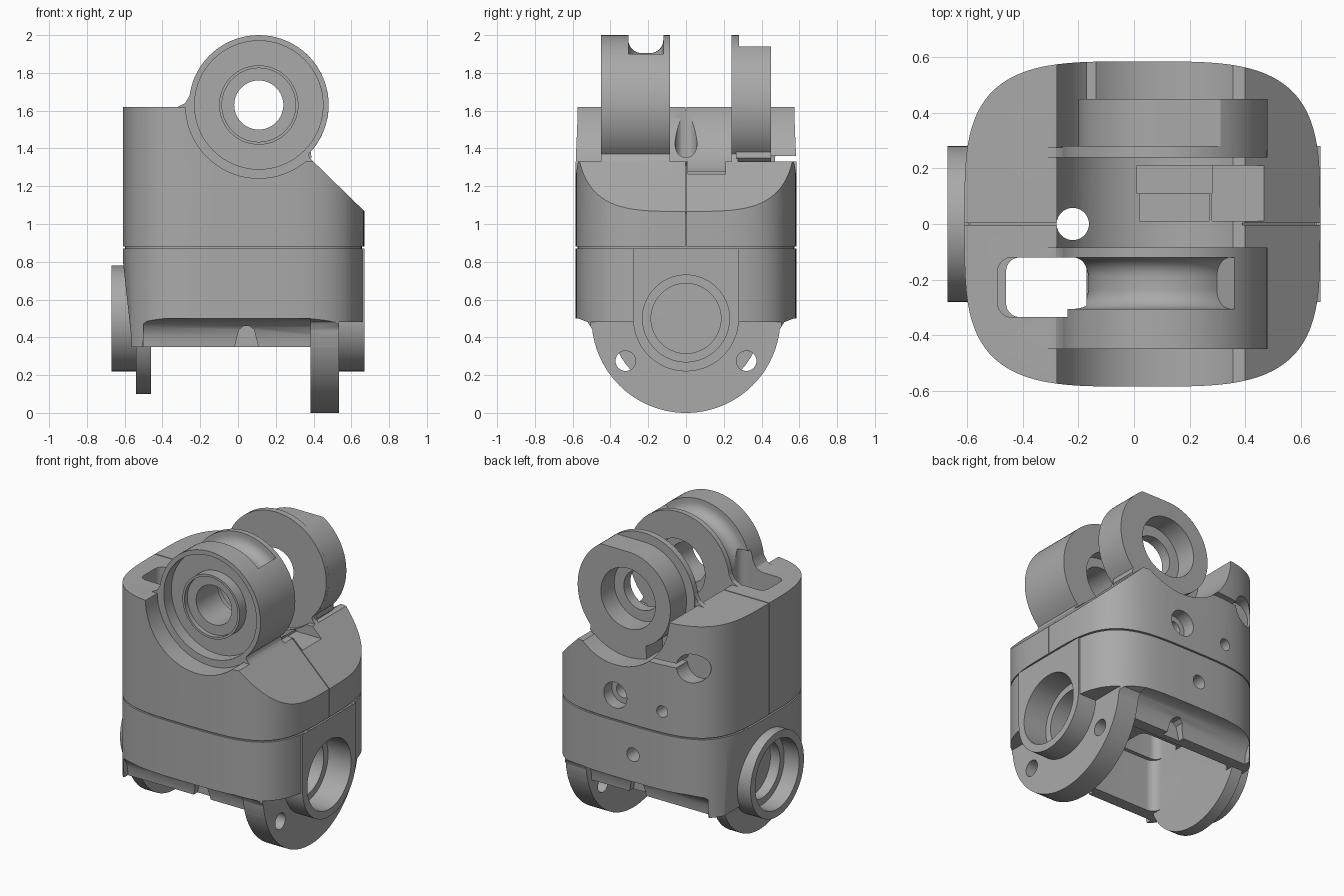
import bpy, bmesh, math
from mathutils import Vector

cube = bpy.data.objects.get("Cube")
if cube:
    bpy.data.objects.remove(cube, do_unlink=True)

grey = bpy.data.materials.new("plain_grey")
grey.use_nodes = True
grey.diffuse_color = (0.4, 0.4, 0.4, 1)
grey.node_tree.nodes["Principled BSDF"].inputs["Base Color"].default_value = (0.4, 0.4, 0.4, 1)


def finish(name, bm):
    bmesh.ops.recalc_face_normals(bm, faces=bm.faces)
    mesh = bpy.data.meshes.new(name)
    bm.to_mesh(mesh)
    bm.free()
    mesh.materials.append(grey)
    obj = bpy.data.objects.new(name, mesh)
    bpy.context.collection.objects.link(obj)
    return obj


def prism(name, pts, axis, lo, hi):
    """Extrude a 2D outline along an axis."""
    place = {"x": lambda a, b, h: (h, a, b),
             "y": lambda a, b, h: (a, h, b),
             "z": lambda a, b, h: (a, b, h)}[axis]
    bm = bmesh.new()
    rings = [[bm.verts.new(place(a, b, h)) for a, b in pts] for h in (lo, hi)]
    bm.faces.new(rings[0])
    bm.faces.new(rings[1])
    n = len(pts)
    for i in range(n):
        j = (i + 1) % n
        bm.faces.new((rings[0][i], rings[0][j], rings[1][j], rings[1][i]))
    return finish(name, bm)


def swept(name, pts, centre, start, end, steps=32):
    """Sweep a (radius, y) outline around an axle along y."""
    bm = bmesh.new()
    rings = []
    for k in range(steps + 1):
        t = math.radians(start + (end - start) * k / steps)
        rings.append([bm.verts.new(Vector((centre[0] + r * math.cos(t), y, centre[1] + r * math.sin(t))))
                      for r, y in pts])
    n = len(pts)
    for a, b in zip(rings, rings[1:]):
        for i in range(n):
            j = (i + 1) % n
            bm.faces.new((a[i], a[j], b[j], b[i]))
    bm.faces.new(rings[0])
    bm.faces.new(rings[-1])
    return finish(name, bm)


def arc(c, r, start=0, end=360, n=72):
    count = n if end - start == 360 else n + 1
    return [(c[0] + r * math.cos(t), c[1] + r * math.sin(t))
            for t in (math.radians(start + (end - start) * i / n) for i in range(count))]


def rect(a0, a1, b0, b1, r=0):
    if not r:
        return [(a0, b0), (a1, b0), (a1, b1), (a0, b1)]
    corners = [(a1 - r, b1 - r), (a0 + r, b1 - r), (a0 + r, b0 + r), (a1 - r, b0 + r)]
    return [p for k, c in enumerate(corners) for p in arc(c, r, 90 * k, 90 * k + 90, 8)]


def combine(target, operation, tool):
    mod = target.modifiers.new("combine", "BOOLEAN")
    mod.operation, mod.solver, mod.object = operation, "EXACT", tool
    bpy.context.view_layer.objects.active = target
    bpy.ops.object.modifier_apply(modifier=mod.name)
    bpy.data.objects.remove(tool, do_unlink=True)


def cut(target, *outline):
    combine(target, "DIFFERENCE", prism("tool", *outline))


def add(target, *outline):
    combine(target, "UNION", prism("tool", *outline))


def keep(target, *outline):
    combine(target, "INTERSECT", prism("tool", *outline))


def plan(scale=1.0):
    """Rounded-square plan outline."""
    def p(v):
        return math.copysign(abs(v) ** (2 / 3.7), v)
    return [(0.03 + 0.64 * scale * p(math.cos(t)), 0.585 * scale * p(math.sin(t)))
            for t in (2 * math.pi * i / 96 for i in range(96))]


PIVOT = (0.11, 1.63)
AXLE = (0, 0.5)

# Upper housing: plan outline trimmed to its side profile
upper = prism("upper_housing", plan(), "z", 0.88, 1.75)
keep(upper, [(-0.8, 0.8), (-0.8, 1.62), (-0.32, 1.62), (-0.28, 1.64), (-0.25, 1.69), (0, 1.6),
             (0.3, 1.45), (0.37, 1.38), (0.38, 1.35), (0.4, 1.33), (0.8, 0.94), (0.8, 0.8)],
     "y", -1, 1)
# Round valleys beside the hinge rings, with flat shoulders
for lo, hi in ((-0.8, -0.45), (-0.085, 0.24), (0.275, 0.8)):
    cut(upper, arc(PIVOT, 0.388), "y", lo, hi)
    cut(upper, rect(-0.8, 0.2, 1.62, 1.8), "y", lo, hi)
    cut(upper, rect(0.2, 0.8, 1.33, 1.8), "y", lo, hi)

# Front ring, back flange and clipped back ring
add(upper, arc(PIVOT, 0.37), "y", -0.45, -0.085)
add(upper, arc(PIVOT, 0.37), "y", 0.24, 0.28)
add(upper, arc(PIVOT, 0.395, -110, -45) + arc(PIVOT, 0.37, -42, 57) + arc(PIVOT, 0.31, 90, 245),
    "y", 0.265, 0.45)

# Ring recess with raised hub, then the hinge bores
cut(upper, arc(PIVOT, 0.34), "y", -0.6, -0.37)
add(upper, arc(PIVOT, 0.21), "y", -0.44, -0.35)
for r, lo, hi in ((0.13, -0.7, 0.7), (0.195, -0.5, -0.41),
                  (0.19, -0.18, 0.0), (0.2, 0.31, 0.6)):
    cut(upper, arc(PIVOT, r), "y", lo, hi)

# Cable groove around the front ring, with a rounded floor
groove = (arc((0.345, -0.235), 0.07, 270, 180, 8) + arc((0.345, -0.19), 0.07, 180, 90, 8)
          + [(0.5, -0.12), (0.5, -0.305)])
combine(upper, "DIFFERENCE", swept("groove_tool", groove, PIVOT, 47, 180))

# Stepped pocket between the rings
cut(upper, rect(0.28, 0.6, 0.01, 0.21), "z", 1.265, 1.6)
cut(upper, rect(0.01, 0.28, 0.11, 0.21), "z", 1.0, 1.6)
cut(upper, rect(0.02, 0.27, 0.01, 0.12), "z", 1.12, 1.6)

# Rear side slot and screw holes
cut(upper, arc((-0.42, 1.34), 0.095), "y", 0.45, 0.8)
cut(upper, rect(-0.42, 0.0, 1.33, 1.36), "y", 0.45, 0.8)
cut(upper, arc((0.11, 1.04), 0.085), "y", 0.5, 0.8)
cut(upper, arc((0.11, 1.04), 0.05), "y", 0.38, 0.8)
cut(upper, arc((-0.23, 1.02), 0.038), "y", 0.4, 0.8)

# Vertical parting line
cut(upper, [(-0.8, 0.8), (-0.59, 0.8), (-0.59, 1.6), (-0.27, 1.6), (-0.27, 1.7), (-0.8, 1.7)],
    "y", -0.003, 0.003)
cut(upper, [(0.65, 0.8), (0.8, 0.8), (0.8, 1.2), (0.39, 1.45), (0.39, 1.31), (0.65, 1.055)],
    "y", -0.003, 0.003)

# Lower housing
lower = prism("lower_housing", plan(), "z", 0.35, 0.87)
keep(lower, [(-0.56, 0.3), (-0.565, 0.4), (-0.6, 0.72), (-0.62, 0.9), (0.8, 0.9),
             (0.8, 0.48), (0.535, 0.48), (0.535, 0.3)], "y", -1, 1)
half = [(0.8, 0.9), (0.8, 0.5), (0.57, 0.5), (0.52, 0.48), (0.495, 0.44), (0.477, 0.35), (0.46, 0.3)]
keep(lower, half + [(-y, z) for y, z in half[::-1]], "x", -1, 1)

# Hollow-curved undercuts, small notches and the open cavity
for s in (-1, 1):
    cut(lower, [(s * y, z) for y, z in ((0.7, 0.5), (0.55, 0.5), (0.5, 0.485), (0.465, 0.455),
                                        (0.445, 0.41), (0.435, 0.3), (0.7, 0.3))], "x", -0.5, 0.385)
    cut(lower, [(-0.03, 0.3), (0.12, 0.3), (0.085, 0.44), (0.06, 0.46), (0.03, 0.46), (0.005, 0.44)],
        "y", min(s * 0.4, s * 0.8), max(s * 0.4, s * 0.8))
cut(lower, rect(-0.46, 0.385, -0.36, 0.36, 0.06), "z", 0.2, 0.7)

# Hanging side plates, flat pad and axle bosses
add(lower, arc(AXLE, 0.5, 180, 360), "x", 0.385, 0.535)
add(lower, arc(AXLE, 0.4, 180, 360), "x", -0.54, -0.46)
add(lower, [(0.28, 0.869), (-0.28, 0.869)] + arc(AXLE, 0.28, 180, 360), "x", 0.45, 0.67)
add(lower, arc(AXLE, 0.28), "x", -0.67, -0.5)
for r, lo, hi in ((0.23, 0.5, 0.9), (0.185, 0.2, 0.9), (0.23, -0.9, -0.56), (0.185, -0.9, -0.49)):
    cut(lower, arc(AXLE, r), "x", lo, hi)
for y in (-0.32, 0.32):
    cut(lower, arc((y, 0.275), 0.053), "x", 0.3, 0.8)
cut(lower, arc((-0.02, 0.68), 0.045), "y", 0.4, 0.8)

# Recessed joint between the two housings
joint = prism("joint_core", plan(0.98), "z", 0.84, 0.91)

# Passages running down through every part
for part in (upper, joint, lower):
    cut(part, rect(-0.46, -0.17, -0.335, -0.12, 0.05), "z", 0.6, 1.75)
    cut(part, arc((-0.22, 0), 0.058), "z", 0.6, 1.75)
# Shallow step beside the cable passage
cut(upper, rect(-0.49, -0.3, -0.335, -0.12, 0.05), "z", 1.5, 1.75)

for part in (upper, joint, lower):
    bpy.ops.object.select_all(action="DESELECT")
    part.select_set(True)
    bpy.context.view_layer.objects.active = part
    bpy.ops.object.shade_smooth_by_angle(angle=math.radians(30))
